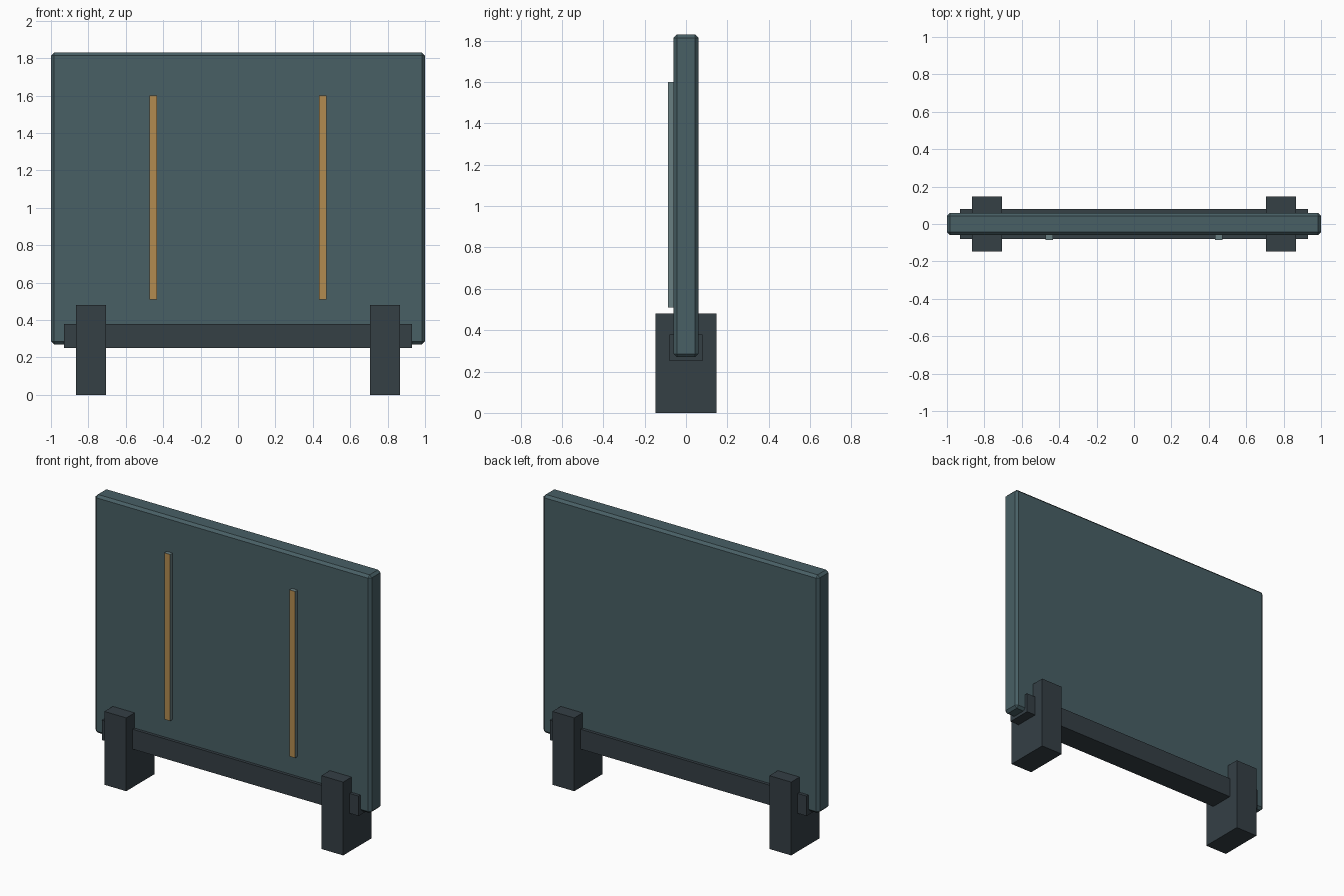
import bpy

if "Cube" in bpy.data.objects:
    bpy.data.objects.remove(bpy.data.objects["Cube"])


def material(name, rgb):
    m = bpy.data.materials.new(name)
    m.diffuse_color = (*rgb, 1.0)
    m.use_nodes = True
    m.node_tree.nodes["Principled BSDF"].inputs["Base Color"].default_value = m.diffuse_color
    return m


teal = material("teal_panel", (0.065, 0.115, 0.13))
dark = material("dark_base", (0.035, 0.05, 0.06))
gold = material("gold_face", (0.45, 0.26, 0.08))
trim = material("grey_trim", (0.14, 0.21, 0.22))


def box(name, lo, hi, mat):
    bpy.ops.mesh.primitive_cube_add(size=1, location=[(a + b) / 2 for a, b in zip(lo, hi)])
    ob = bpy.context.object
    ob.name = name
    ob.scale = [b - a for a, b in zip(lo, hi)]
    bpy.ops.object.transform_apply(location=False, rotation=False, scale=True)
    ob.data.materials.append(mat)
    return ob


# Main upright panel with chamfered edges
panel = box("panel", (-1, -0.06, 0.27), (1, 0.06, 1.83), teal)
bevel = panel.modifiers.new("chamfer", "BEVEL")
bevel.width = 0.016
bevel.segments = 1

# Lower rail running through both feet
box("lower_rail", (-0.93, -0.08, 0.25), (0.93, 0.08, 0.38), dark)

for side, label in ((-1, "left"), (1, "right")):
    # Block foot
    x = side * 0.786
    box(label + "_foot", (x - 0.079, -0.147, 0), (x + 0.079, 0.147, 0.48), dark)
    # Vertical strip, gold on its front face only
    x = side * 0.453
    strip = box(label + "_strip", (x - 0.021, -0.086, 0.51), (x + 0.021, -0.05, 1.6), trim)
    strip.data.materials.append(gold)
    for face in strip.data.polygons:
        if face.normal.y < -0.5:
            face.material_index = 1
